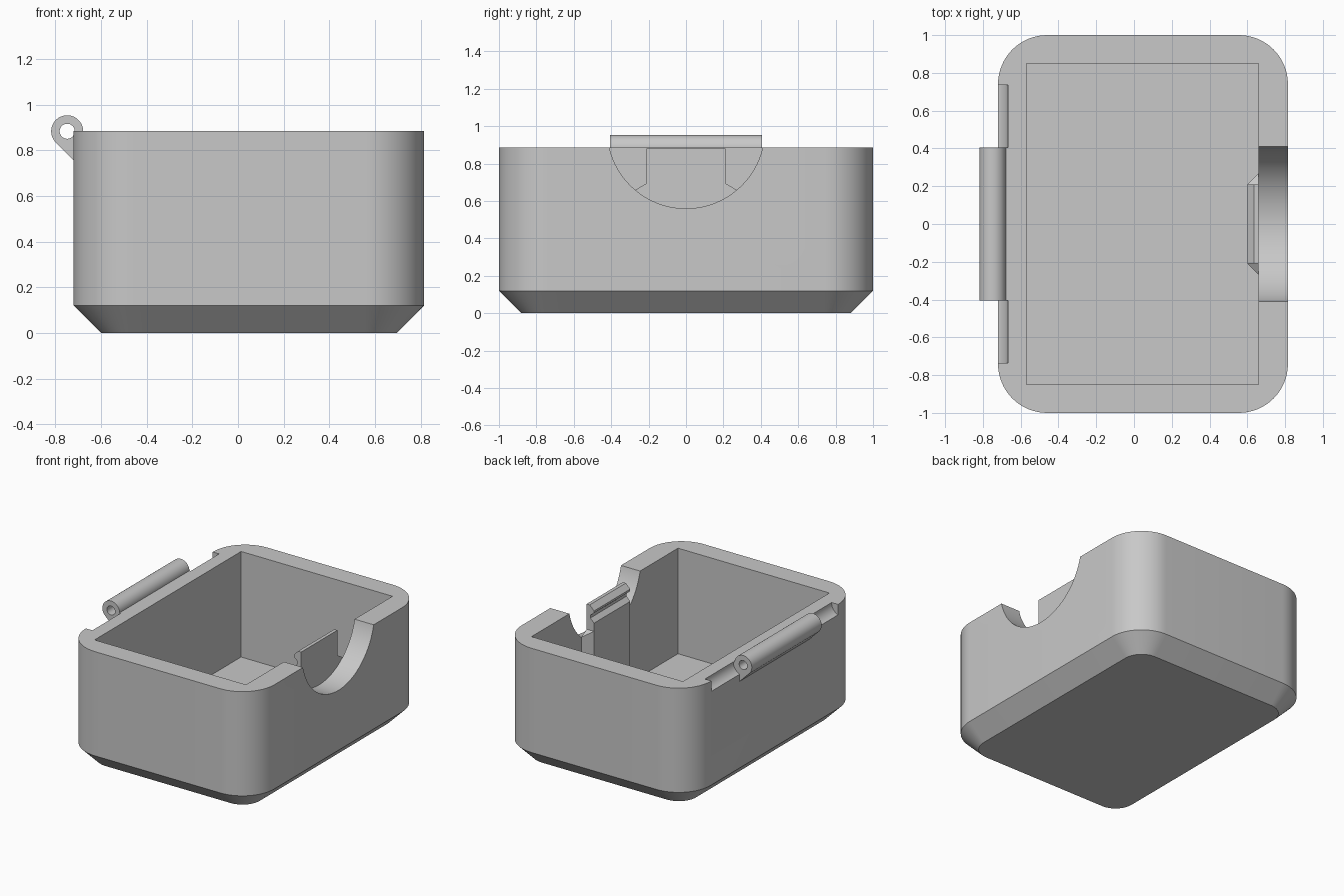
import bpy, bmesh, math

if "Cube" in bpy.data.objects:
    bpy.data.objects.remove(bpy.data.objects["Cube"])

grey = bpy.data.materials.new("light_grey_plastic")
grey.use_nodes = True
colour = (0.58, 0.58, 0.58, 1)
grey.diffuse_color = colour
grey.node_tree.nodes["Principled BSDF"].inputs["Base Color"].default_value = colour

TOP, FLOOR = 0.885, 0.11
LEFT, RIGHT, DEPTH = -0.72, 0.815, 1.0
INNER = 0.66                    # inner face of the latch wall
PIN_X, PIN_Z = -0.748, 0.883    # hinge axis


def loft(name, rings):
    """Closed solid through rings of equal point count."""
    bm = bmesh.new()
    loops = [[bm.verts.new(p) for p in ring] for ring in rings]
    n = len(loops[0])
    for a, b in zip(loops, loops[1:]):
        for i in range(n):
            j = (i + 1) % n
            bm.faces.new((a[i], a[j], b[j], b[i]))
    bm.faces.new(loops[0][::-1])
    bm.faces.new(loops[-1])
    bmesh.ops.recalc_face_normals(bm, faces=bm.faces)
    mesh = bpy.data.meshes.new(name)
    bm.to_mesh(mesh)
    bm.free()
    mesh.materials.append(grey)
    obj = bpy.data.objects.new(name, mesh)
    bpy.context.collection.objects.link(obj)
    return obj


def along_y(name, profile, y0, y1):
    return loft(name, [[(x, y, z) for x, z in profile] for y in (y0, y1)])


def along_x(name, profile, x0, x1):
    return loft(name, [[(x, y, z) for y, z in profile] for x in (x0, x1)])


def arc(cx, cy, r, start=0, end=360, steps=64):
    """Points on an arc; a full circle leaves out the repeated end."""
    count = steps if end - start == 360 else steps + 1
    angles = [math.radians(start + (end - start) * i / steps) for i in range(count)]
    return [(cx + r * math.cos(a), cy + r * math.sin(a)) for a in angles]


def rounded_ring(inset, r, z):
    x0, x1, y1 = LEFT + inset, RIGHT - inset, DEPTH - inset
    corners = [(x1 - r, y1 - r), (x0 + r, y1 - r), (x0 + r, r - y1), (x1 - r, r - y1)]
    pts = []
    for i, (cx, cy) in enumerate(corners):
        pts += arc(cx, cy, r, 90 * i, 90 * i + 90, 16)
    return [(x, y, z) for x, y in pts]


def box_ring(x0, x1, y, z):
    return [(x0, -y, z), (x1, -y, z), (x1, y, z), (x0, y, z)]


def cut(obj, cutter):
    mod = obj.modifiers.new("cut", "BOOLEAN")
    mod.operation = "DIFFERENCE"
    mod.solver = "EXACT"
    mod.object = cutter
    bpy.context.view_layer.objects.active = obj
    bpy.ops.object.modifier_apply(modifier=mod.name)


def remove(obj):
    bpy.data.objects.remove(obj)


# Tub with rounded corners and chamfered base
tub = loft("tub", [rounded_ring(0.12, 0.14, 0),
                   rounded_ring(0, 0.26, 0.12),
                   rounded_ring(0, 0.26, TOP)])

# Cavity, thumb opening and hinge clearance grooves
cutters = [
    loft("cavity_cutter", [box_ring(-0.57, INNER, 0.85, FLOOR),
                           box_ring(-0.57, INNER, 0.85, 1.2)]),
    along_x("thumb_cutter", arc(0, 0.981, 0.421, steps=96), 0.63, 1),
]
for side in (-1, 1):
    cutters.append(along_y("groove_cutter", arc(PIN_X, PIN_Z, 0.08),
                           side * 0.405, side * 0.735))
for cutter in cutters:
    cut(tub, cutter)
    remove(cutter)

# Hinge barrel with a sloping web down to the wall
barrel = arc(PIN_X, PIN_Z, 0.07, -45, 225, 48)
hinge = along_y("hinge_barrel", barrel + [(LEFT, 0.756), (-0.69, 0.756)], -0.405, 0.405)
pin = along_y("pin_cutter", arc(PIN_X, PIN_Z, 0.033, steps=40), -0.6, 0.6)
for part in (tub, hinge):
    cut(part, pin)
remove(pin)

# Latch tab: upright with a hooked lip facing the cavity
hook = [(INNER, FLOOR), (INNER, TOP - 0.005), (0.635, TOP - 0.005), (0.60, 0.845),
        (0.60, 0.83), (0.63, 0.805), (0.63, 0.785), (0.60, 0.755), (0.60, FLOOR)]
latch = along_y("latch_tab", hook, -0.21, 0.21)

# Flared ribs joining the tab to the wall
ribs = []
for name, s in (("latch_rib_left", 1), ("latch_rib_right", -1)):
    plan = [(0.60, 0.21, 0.695), (INNER, 0.21, 0.695), (INNER, 0.27, 0.66)]
    ribs.append(loft(name, [[(x, s * y, FLOOR) for x, y, z in plan],
                            [(x, s * y, z) for x, y, z in plan]]))

# Smooth the curved faces, keep the edges crisp
bpy.ops.object.select_all(action="DESELECT")
for part in [tub, hinge, latch] + ribs:
    part.select_set(True)
bpy.context.view_layer.objects.active = tub
bpy.ops.object.shade_smooth_by_angle(angle=math.radians(30))
